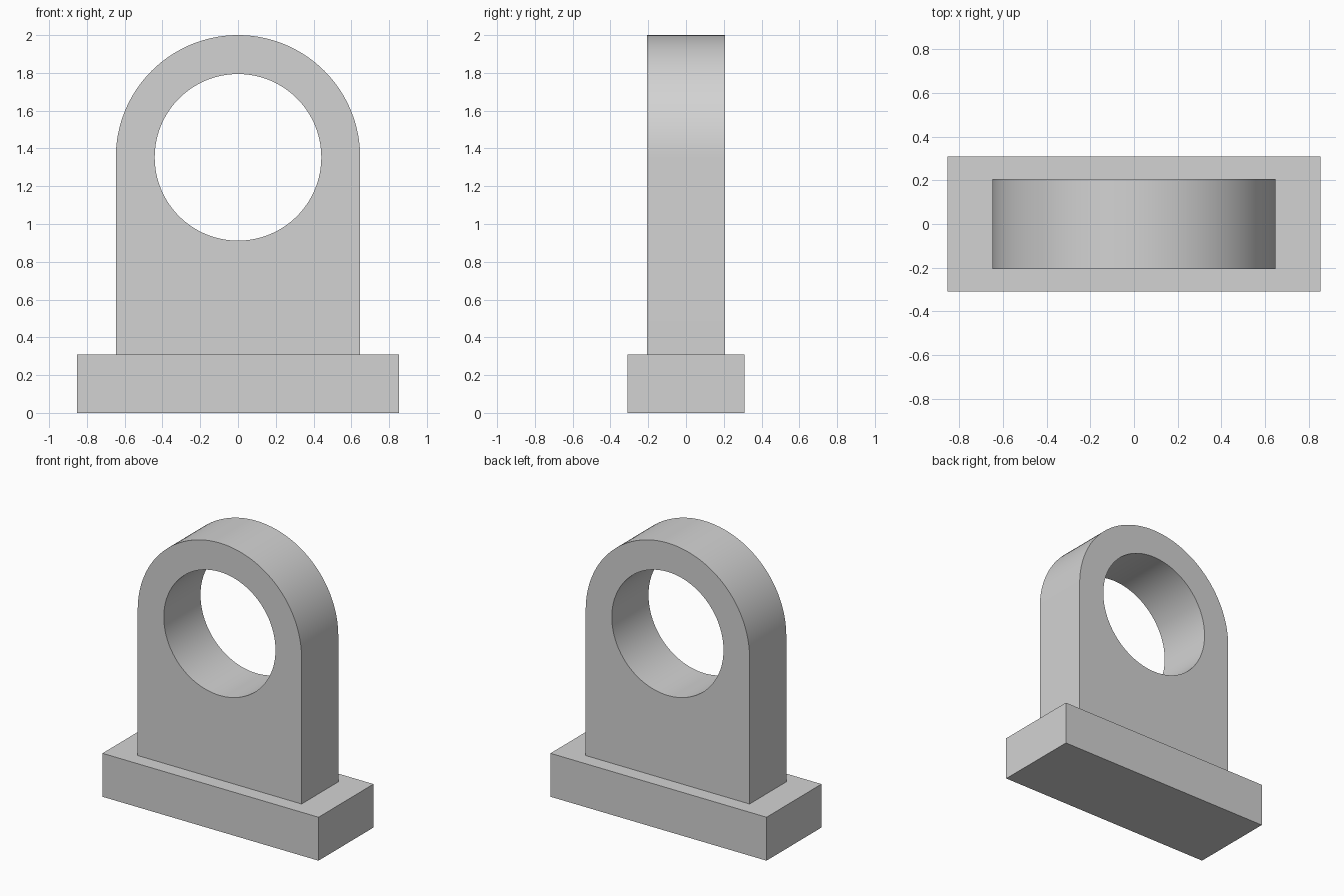
import bpy, bmesh, math

cube = bpy.data.objects.get("Cube")
if cube:
    bpy.data.objects.remove(cube, do_unlink=True)

BASE_W, BASE_D, BASE_H = 1.706, 0.62, 0.31
PLATE_D = 0.414
ARCH_R, HOLE_R = 0.647, 0.441
ARCH_Z = 2 - ARCH_R
SEGMENTS = 64

grey = bpy.data.materials.new("light_grey")
grey.use_nodes = True
colour = (0.65, 0.65, 0.65, 1)
grey.diffuse_color = colour
grey.node_tree.nodes["Principled BSDF"].inputs["Base Color"].default_value = colour


def prism(name, outline, depth):
    """Extrude an x-z outline along y, centred on y = 0."""
    bm = bmesh.new()
    face = bm.faces.new([bm.verts.new((x, -depth / 2, z)) for x, z in outline])
    extruded = bmesh.ops.extrude_face_region(bm, geom=[face])["geom"]
    moved = [v for v in extruded if isinstance(v, bmesh.types.BMVert)]
    bmesh.ops.translate(bm, verts=moved, vec=(0, depth, 0))
    bmesh.ops.recalc_face_normals(bm, faces=bm.faces)
    mesh = bpy.data.meshes.new(name)
    bm.to_mesh(mesh)
    bm.free()
    mesh.materials.append(grey)
    obj = bpy.data.objects.new(name, mesh)
    bpy.context.collection.objects.link(obj)
    return obj


def arc(radius, sweep, steps):
    """Points counter-clockwise around the bore centre, from +x."""
    angles = [sweep * i / steps for i in range(steps + 1)]
    return [(radius * math.cos(a), ARCH_Z + radius * math.sin(a)) for a in angles]


# Rectangular foot
half = BASE_W / 2
prism("base", [(-half, 0), (half, 0), (half, BASE_H), (-half, BASE_H)], BASE_D)

# Round-topped upright plate
outline = [(-ARCH_R, BASE_H), (ARCH_R, BASE_H)] + arc(ARCH_R, math.pi, SEGMENTS)
upright = prism("upright_plate", outline, PLATE_D)

# Bore through the plate
cutter = prism("bore_cutter", arc(HOLE_R, math.tau, SEGMENTS * 2)[:-1], PLATE_D * 2)
cutter.hide_render = True
bore = upright.modifiers.new("bore", "BOOLEAN")
bore.operation = "DIFFERENCE"
bore.solver = "EXACT"
bore.object = cutter

bpy.ops.object.select_all(action="DESELECT")
upright.select_set(True)
bpy.context.view_layer.objects.active = upright
bpy.ops.object.modifier_apply(modifier=bore.name)
bpy.data.objects.remove(cutter, do_unlink=True)

# Smooth curved walls, crisp rims
bpy.ops.object.shade_smooth_by_angle(angle=math.radians(30))
